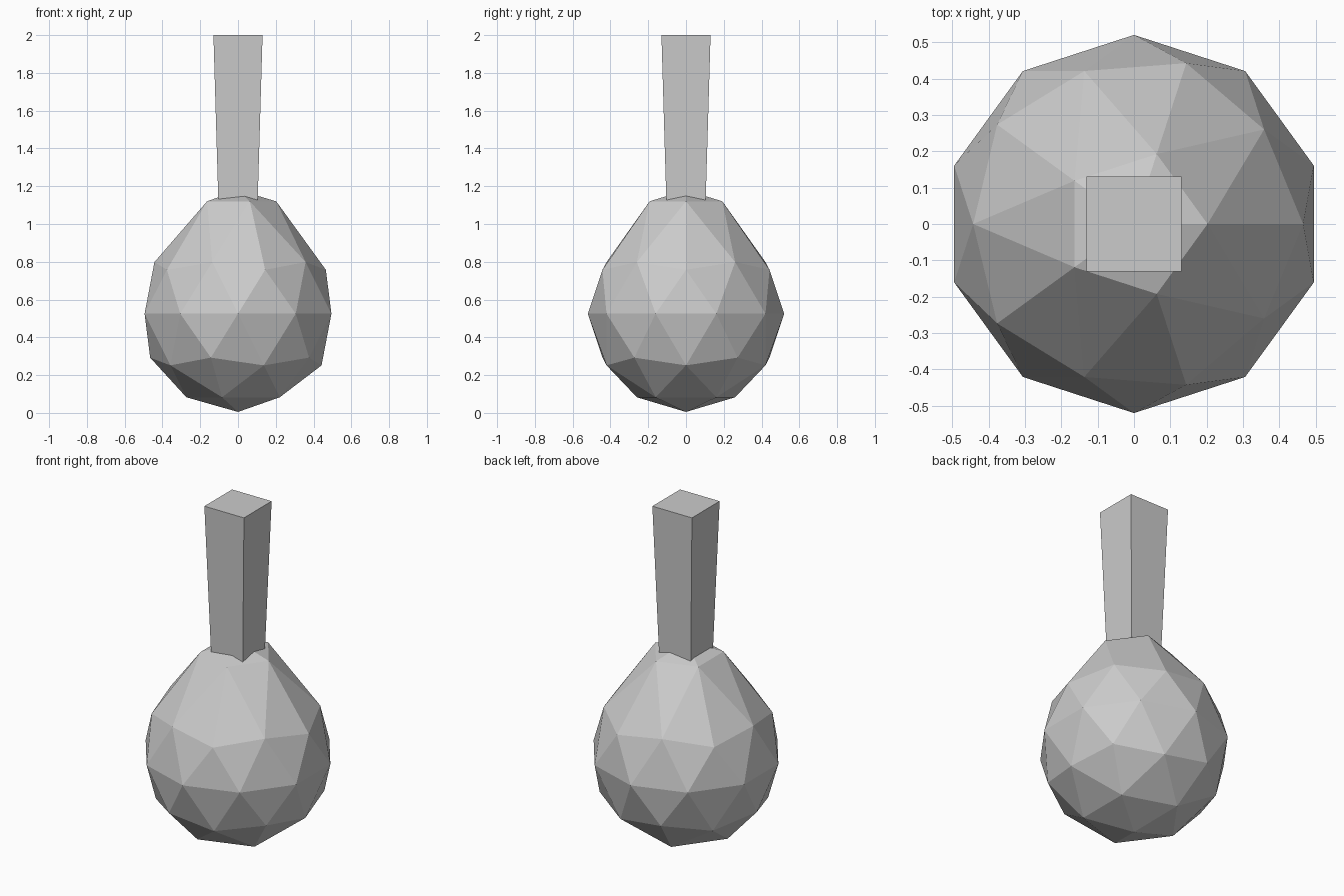
import bpy
import bmesh

if "Cube" in bpy.data.objects:
    bpy.data.objects.remove(bpy.data.objects["Cube"])

R, CZ = 0.52, 0.525


def make_object(name, bm):
    mesh = bpy.data.meshes.new(name)
    bm.to_mesh(mesh)
    bm.free()
    obj = bpy.data.objects.new(name, mesh)
    bpy.context.collection.objects.link(obj)
    return obj


# Bulb: low-poly icosphere whose crown is drawn up and pinched in
bm = bmesh.new()
bmesh.ops.create_icosphere(bm, subdivisions=2, radius=R)
for v in bm.verts:
    if v.co.z > 0.95 * R:        # apex, hidden inside the neck
        v.co.z = 1.18 - CZ
    elif v.co.z > 0.7 * R:       # ring around the neck
        v.co.x *= 0.74
        v.co.y *= 0.74
        v.co.z = 1.12 - CZ
    v.co.z += CZ
make_object("bulb", bm)

# Neck: square post flaring slightly towards the top
bm = bmesh.new()
bmesh.ops.create_cube(bm, size=2)
for v in bm.verts:
    top = v.co.z > 0
    half = 0.13 if top else 0.102
    v.co = (v.co.x * half, v.co.y * half, 2.0 if top else 1.05)
make_object("neck", bm)
